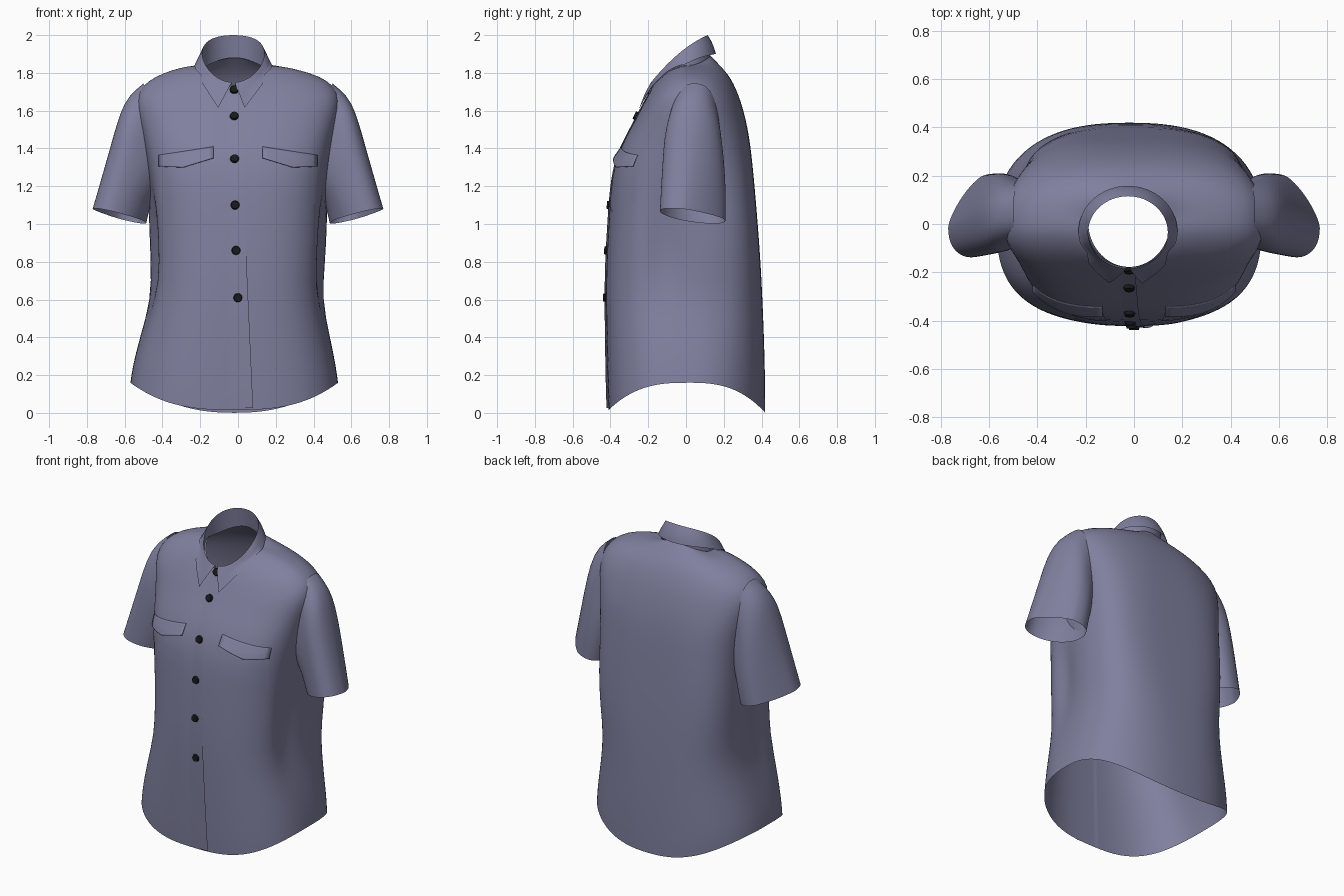
import bpy, bmesh, math
from mathutils import Vector
from mathutils.bvhtree import BVHTree

if "Cube" in bpy.data.objects:
    bpy.data.objects.remove(bpy.data.objects["Cube"])


def material(name, rgb):
    m = bpy.data.materials.new(name)
    m.diffuse_color = (*rgb, 1)
    m.use_nodes = True
    m.node_tree.nodes["Principled BSDF"].inputs["Base Color"].default_value = m.diffuse_color
    return m


CLOTH = material("slate blue cloth", (0.215, 0.215, 0.345))
BLACK = material("black button", (0.01, 0.01, 0.012))


def finish(name, bm, mat, angle=40):
    me = bpy.data.meshes.new(name)
    bm.to_mesh(me)
    bm.free()
    ob = bpy.data.objects.new(name, me)
    bpy.context.collection.objects.link(ob)
    me.materials.append(mat)
    bpy.ops.object.select_all(action='DESELECT')
    ob.select_set(True)
    bpy.context.view_layer.objects.active = ob
    bpy.ops.object.shade_smooth_by_angle(angle=math.radians(angle))
    return ob


def subsurf(ob):
    m = ob.modifiers.new("smooth", 'SUBSURF')
    m.levels = m.render_levels = 1


def grid(rows, closed):
    """Skin a list of point rows into quads."""
    bm = bmesh.new()
    vs = [[bm.verts.new(p) for p in r] for r in rows]
    n = len(rows[0])
    for a, b in zip(vs, vs[1:]):
        for i in range(n if closed else n - 1):
            j = (i + 1) % n
            bm.faces.new((a[i], a[j], b[j], b[i]))
    bmesh.ops.recalc_face_normals(bm, faces=bm.faces)
    return bm


def power(v, n):
    return math.copysign(abs(v) ** (2 / n), v)


def mix(a, b, f):
    return a + (b - a) * f


# --- body: (side z, front z, back z, half width, front y, back y, front and back squareness)
RINGS = [
    (0.16, 0.015, 0.0, 0.55, -0.41, 0.42, 2.8, 2.4),
    (0.24, 0.12, 0.11, 0.54, -0.415, 0.42, 2.8, 2.5),
    (0.40, 0.36, 0.36, 0.505, -0.42, 0.415, 2.8, 2.6),
    (0.60, 0.60, 0.60, 0.455, -0.424, 0.405, 2.8, 3),
    (0.80, 0.80, 0.80, 0.465, -0.422, 0.395, 2.7, 3.4),
    (1.00, 1.00, 1.00, 0.475, -0.41, 0.38, 2.7, 3.6),
    (1.18, 1.18, 1.18, 0.475, -0.40, 0.365, 2.9, 3.6),
    (1.34, 1.34, 1.34, 0.485, -0.375, 0.35, 3, 3.4),
    (1.46, 1.46, 1.46, 0.505, -0.32, 0.335, 2.8, 3.2),
    (1.56, 1.54, 1.56, 0.53, -0.275, 0.315, 2.6, 2.8),
    (1.66, 1.61, 1.65, 0.545, -0.24, 0.29, 2.5, 2.5),
    (1.73, 1.655, 1.715, 0.51, -0.215, 0.265, 2.3, 2.3),
    (1.78, 1.685, 1.77, 0.44, -0.20, 0.237, 2.2, 2.2),
    (1.815, 1.70, 1.81, 0.34, -0.19, 0.207, 2.1, 2.1),
    (1.835, 1.715, 1.85, 0.25, -0.185, 0.17, 2, 2),
    (1.84, 1.725, 1.89, 0.17, -0.178, 0.13, 2, 2),
]
CY = 0.01


def body_ring(zs, zf, zb, w, yf, yb, nf, nb, seg=64):
    pts, pw = [], 2.8 if zs < 0.5 else 2
    lean = max((0.8 - zs) / 0.5, (zs - 1.78) / 0.06)   # hem and neck sit a little off centre
    cx = -0.02 * min(1, max(0, lean))
    for i in range(seg):
        t = 2 * math.pi * i / seg
        n = nb if math.sin(t) > 0 else nf
        c, s = power(math.cos(t), n), power(math.sin(t), n)
        y = CY + s * ((yb - CY) if s > 0 else (CY - yf))
        z = zs + ((zb if s > 0 else zf) - zs) * abs(s) ** pw
        # soft fold below the armpit
        dent = 0.06 * math.exp(-((z - 0.88) / 0.26) ** 2 - ((y + 0.11) / 0.1) ** 2)
        pts.append((cx + c * (w - dent), y, z))
    return pts


bm = grid([body_ring(*r) for r in RINGS], True)
# armhole openings hidden inside the sleeves
holes = []
for f in bm.faces:
    p = f.calc_center_median()
    if abs(p.x) > 0.4 and ((p.y - 0.04) / 0.12) ** 2 + ((p.z - 1.42) / 0.18) ** 2 < 1:
        holes.append(f)
bmesh.ops.delete(bm, geom=holes, context='FACES')
body = finish("shirt_body", bm, CLOTH)
subsurf(body)
bpy.context.view_layer.update()
TREE = BVHTree.FromObject(body, bpy.context.evaluated_depsgraph_get())

# --- sleeves: rings of (outer x, z), (inner x, z), front y, back y
SLEEVE = [
    ((0.50, 1.745), (0.42, 1.20), -0.085, 0.175),
    ((0.575, 1.685), (0.435, 1.16), -0.10, 0.19),
    ((0.622, 1.60), (0.45, 1.13), -0.115, 0.20),
    ((0.667, 1.44), (0.465, 1.09), -0.12, 0.205),
    ((0.712, 1.28), (0.475, 1.05), -0.125, 0.205),
    ((0.77, 1.08), (0.485, 1.005), -0.13, 0.20),
]
for side, label in ((1, "right"), (-1, "left")):
    rows = []
    for k, (o, i, yf, yb) in enumerate(SLEEVE):
        u, row = k / 5, []
        for a in range(40):
            t = 2 * math.pi * a / 40
            # the outer back of the sleeve is flatter towards the cuff
            n = mix(2.5, 1.45, u) if a <= 10 else mix(2.5, 2.1, u)
            c, s = power(math.cos(t), n), power(math.sin(t), n)
            h = (c + 1) / 2
            row.append((side * mix(i[0], o[0], h),
                        (yf + yb) / 2 + s * (yb - yf) / 2 - 0.05 * u * c,
                        mix(i[1], o[1], h) - 0.015 * s * u))
        rows.append(row)
    subsurf(finish(label + "_sleeve", grid(rows, True), CLOTH))

# --- collar: stand, fold line and falling leaf with two points
CX, N = -0.025, 64


def neck(a):
    y = mix(0.13, -0.178, (1 - math.cos(a)) / 2)
    q = (y - CY) / (0.12 if y > CY else 0.188)
    return Vector((-0.02 + 0.17 * math.sin(a), y, 1.83 + ((0.05 if y > CY else -0.115) * q * q)))


def leaf(a):
    f, s = (1 - math.cos(a)) / 2, math.sin(a)
    return Vector((CX + 0.205 * s, mix(0.158, -0.22, f), mix(1.9, 1.67, f) + 0.045 * s * s))


base, fold, fall = [], [], []
A0 = math.radians(105)
for k in range(N + 1):
    a = math.pi * (2 * k / N - 1) * 0.985
    f, s = (1 - math.cos(a)) / 2, math.sin(a)
    base.append(neck(a))
    fold.append(Vector((CX + 0.165 * s, mix(0.115, -0.185, f), mix(2.0, 1.75, f) + 0.03 * s * s)))
    if abs(a) < A0:
        fall.append(leaf(a))
    else:                                        # straight edge running to the point
        u = (abs(a) - A0) / (math.pi * 0.985 - A0)
        tip = Vector((CX - 0.01 + math.copysign(0.07, a), -0.245, 1.615))
        fall.append(leaf(math.copysign(A0, a)).lerp(tip, u))
rows = [base, [p.lerp(q, 0.5) for p, q in zip(base, fold)], fold]
for v in (0.08, 0.3, 0.55, 0.8, 1):
    row = []
    for k, (p, q) in enumerate(zip(fold, fall)):
        r = p.lerp(q, v)
        r.y -= 0.006 * math.sin(math.pi * v) * (1 if r.y < 0 else -1)
        if abs(2 * k / N - 1) > 0.7:             # lie on the chest
            hit = TREE.ray_cast(Vector((r.x, -2, r.z)), Vector((0, 1, 0)))[0]
            if hit and hit.y < 0:
                r.y = min(r.y, hit.y - 0.01)
        else:                                    # rest on the shoulders
            hit = TREE.ray_cast(Vector((r.x, r.y, 3)), Vector((0, 0, -1)))[0]
            if hit and hit.z > 1:
                r.z = max(r.z, hit.z + 0.008)
        row.append(r)
    rows.append(row)
finish("collar", grid(rows, False), CLOTH, 50)


# --- plates that follow the shirt front
def front(x, z):
    return TREE.ray_cast(Vector((x, -2, z)), Vector((0, 1, 0)))[:2]


def plate(name, cols, lift_top, lift_bottom, nx=6, nz=10, flush_left=False, thick=0.0):
    """cols: ((top x, top z), (bottom x, bottom z)) from left to right."""
    fine = []
    for (t0, b0), (t1, b1) in zip(cols, cols[1:]):
        for i in range(nx):
            u = i / nx
            fine.append((Vector(t0).lerp(Vector(t1), u), Vector(b0).lerp(Vector(b1), u)))
    fine.append((Vector(cols[-1][0]), Vector(cols[-1][1])))
    rows = []
    for j in range(nz + 1):
        v, row, y = j / nz, [], -0.3
        for k, (t, b) in enumerate(fine):
            p = t.lerp(b, v)
            hit = front(p.x, p.y)[0]
            y = hit.y if hit else y
            lift = mix(lift_top, lift_bottom, v)
            if flush_left:
                lift *= k / (len(fine) - 1) * 1.2 - 0.2
            row.append((p.x, y - lift, p.y))
        rows.append(row)
    bm = grid(rows, False)
    if sum(f.normal.y for f in bm.faces) > 0:
        bmesh.ops.reverse_faces(bm, faces=bm.faces)
    ob = finish(name, bm, CLOTH)
    if thick:
        sol = ob.modifiers.new("thickness", 'SOLIDIFY')
        sol.thickness, sol.offset = thick, -1


plate("button_placket", [((-0.06, 1.69), (-0.07, 0.025)), ((0.005, 1.69), (0.08, 0.025))],
      0.004, 0.012, 6, 40, True)
for side, label in ((1, "right"), (-1, "left")):
    def cols(c):
        m = [((side * t[0], t[1]), (side * b[0], b[1])) for t, b in c]
        return m if side > 0 else m[::-1]
    plate(label + "_pocket", cols([((0.13, 1.36), (0.11, 1.10)), ((0.26, 1.35), (0.24, 1.06)),
                                   ((0.41, 1.33), (0.41, 1.11))]), 0.002, 0.002)
    plate(label + "_pocket_flap", cols([((0.13, 1.41), (0.13, 1.35)), ((0.29, 1.385), (0.29, 1.30)),
                                        ((0.42, 1.365), (0.42, 1.305))]), 0.005, 0.024, thick=0.003)

# --- buttons
for x, z in ((-0.02, 1.71), (-0.02, 1.57), (-0.018, 1.345), (-0.015, 1.10), (-0.01, 0.86), (0, 0.61)):
    hit, nor = front(x, z)
    bm = bmesh.new()
    bmesh.ops.create_cone(bm, cap_ends=True, segments=16, radius1=0.024, radius2=0.02, depth=0.014)
    rot = nor.to_track_quat('Z', 'Y')
    for v in bm.verts:
        v.co = rot @ v.co + hit + nor * 0.009
    finish("button", bm, BLACK)
